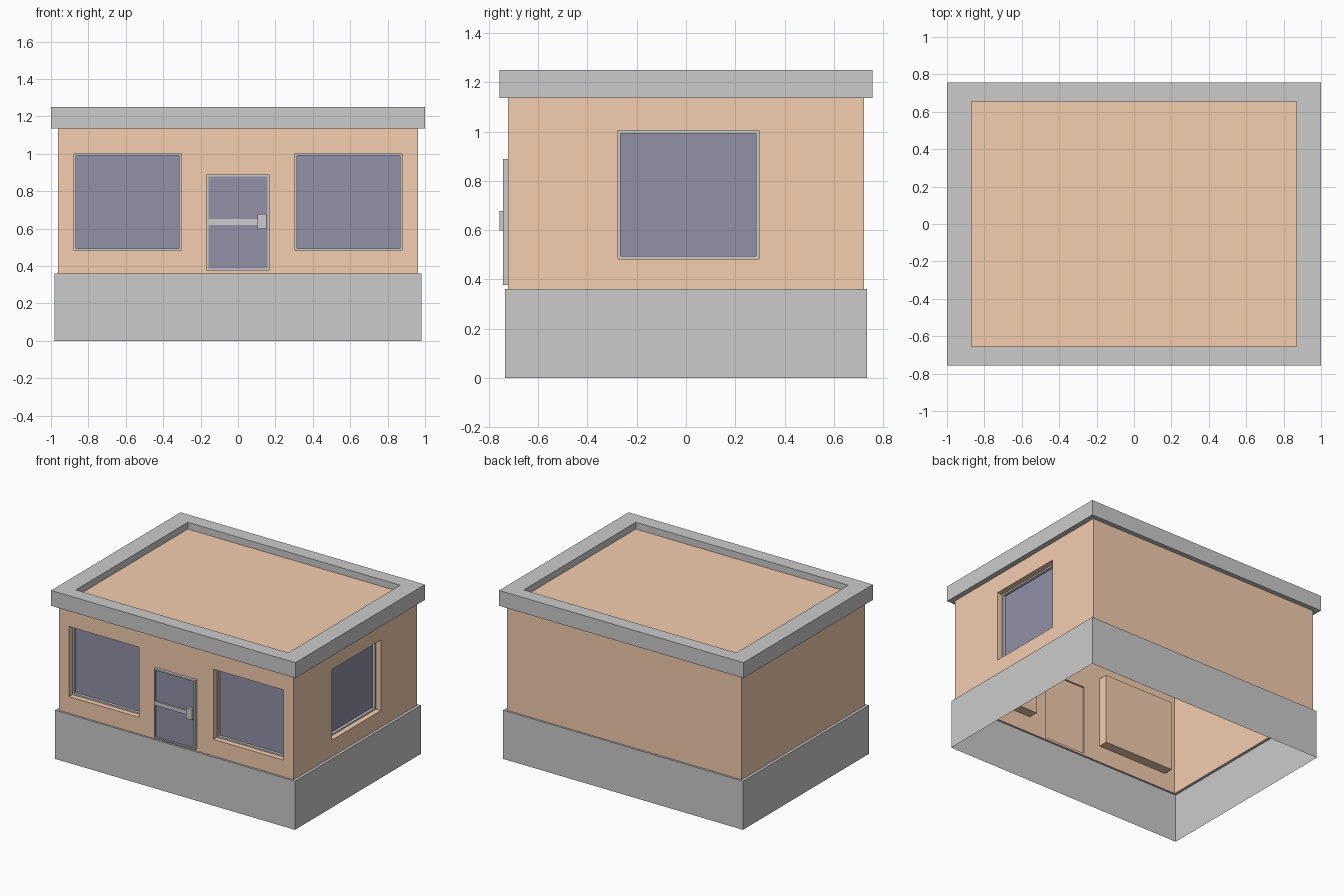
import bpy, bmesh

if "Cube" in bpy.data.objects:
    bpy.data.objects.remove(bpy.data.objects["Cube"])

WX, WY = 0.962, 0.722          # wall half sizes
Z0, Z1 = 0.36, 1.136           # wall bottom and top


def material(name, rgb):
    m = bpy.data.materials.new(name)
    m.diffuse_color = (*rgb, 1)
    m.use_nodes = True
    m.node_tree.nodes["Principled BSDF"].inputs["Base Color"].default_value = m.diffuse_color
    return m


ORANGE = material("orange_plaster", (0.91, 0.61, 0.43))
GLASS = material("dark_glass", (0.285, 0.285, 0.39))


def build(name, polys, mat=None):
    bm = bmesh.new()
    for p in polys:
        bm.faces.new([bm.verts.new(c) for c in p])
    bmesh.ops.remove_doubles(bm, verts=bm.verts, dist=1e-5)
    me = bpy.data.meshes.new(name)
    bm.to_mesh(me)
    bm.free()
    if mat:
        me.materials.append(mat)
    ob = bpy.data.objects.new(name, me)
    bpy.context.collection.objects.link(ob)
    return ob


# Side frames: u runs along the wall, v is height, d is depth into the house
def front(u, v, d): return (u, -WY + d, v)
def right(u, v, d): return (WX - d, u, v)
def back(u, v, d): return (-u, WY - d, v)
def left(u, v, d): return (-WX + d, -u, v)


def corners(r, side, d, inset=0):
    u0, u1, v0, v1 = r[0] + inset, r[1] - inset, r[2] + inset, r[3] - inset
    return [side(u, v, d) for u, v in ((u0, v0), (u1, v0), (u1, v1), (u0, v1))]


def bridge(a, b):
    return [[a[i], a[(i + 1) % 4], b[(i + 1) % 4], b[i]] for i in range(4)]


def wall(side, half, holes):
    """Sheet wall with rectangular openings, each backed by a panel at depth d."""
    us = sorted({-half, half, *[c for h in holes for c in h[:2]]})
    vs = sorted({Z0, Z1, *[c for h in holes for c in h[2:4]]})
    polys = []
    for u0, u1 in zip(us, us[1:]):
        for v0, v1 in zip(vs, vs[1:]):
            cu, cv = (u0 + u1) / 2, (v0 + v1) / 2
            if not any(h[0] < cu < h[1] and h[2] < cv < h[3] for h in holes):
                polys.append(corners((u0, u1, v0, v1), side, 0))
    for h in holes:
        polys.append(corners(h, side, h[4]))
        if h[4] > 0:
            polys += bridge(corners(h, side, 0), corners(h, side, h[4]))
    return polys


def frame(name, side, r, w, d_front, d_glass, d_outer=None):
    """Thin grey rim and the glass pane set into it."""
    outer, inner = corners(r, side, d_front), corners(r, side, d_front, w)
    polys = bridge(outer, inner) + bridge(inner, corners(r, side, d_glass, w))
    if d_outer is not None:
        polys += bridge(corners(r, side, d_outer), outer)
    build(name + "_frame", polys)
    build(name + "_glass", [corners(r, side, d_glass, w)], GLASS)


def rings(name, sizes):
    """Rectangular rings (half x, half y, z) joined in order."""
    loops = [[(-x, -y, z), (x, -y, z), (x, y, z), (-x, y, z)] for x, y, z in sizes]
    return build(name, [q for a, b in zip(loops, loops[1:]) for q in bridge(a, b)])


def box(name, side, r, d_front, d_back):
    f, b = corners(r, side, d_front), corners(r, side, d_back)
    build(name, [f, b[::-1]] + bridge(b, f))


# Openings: u0, u1, v0, v1, depth
WIN_L = (-0.878, -0.304, 0.483, 1.002, 0.07)
WIN_R = (0.304, 0.878, 0.483, 1.002, 0.07)
WIN_SIDE = (-0.277, 0.296, 0.483, 1.004, 0.07)
DOOR = (-0.168, 0.168, 0.376, 0.889, -0.012)

# Walls
build("walls", wall(front, WX, [WIN_L, WIN_R, DOOR]) + wall(right, WY, [WIN_SIDE])
      + wall(back, WX, []) + wall(left, WY, []), ORANGE)

# Plinth (open below) and overhanging parapet
rings("plinth", [(0.982, 0.736, 0), (0.982, 0.736, Z0), (WX, WY, Z0)])
rings("parapet", [(WX, WY, Z1), (1, 0.757, Z1), (1, 0.757, 1.25),
                  (0.87, 0.655, 1.25), (0.87, 0.655, 1.2)])
build("roof", [[(-0.87, -0.655, 1.2), (0.87, -0.655, 1.2),
                (0.87, 0.655, 1.2), (-0.87, 0.655, 1.2)]], ORANGE)

# Recessed windows
frame("front_window_left", front, WIN_L, 0.011, 0.04, 0.06)
frame("front_window_right", front, WIN_R, 0.011, 0.04, 0.06)
frame("side_window", right, WIN_SIDE, 0.011, 0.04, 0.06)

# Door with cross bar and latch
frame("door", front, DOOR, 0.01, -0.022, -0.014, 0)
box("door_bar", front, (-0.158, 0.106, 0.62, 0.65), -0.022, -0.013)
box("door_latch", front, (0.104, 0.153, 0.598, 0.678), -0.035, -0.013)
